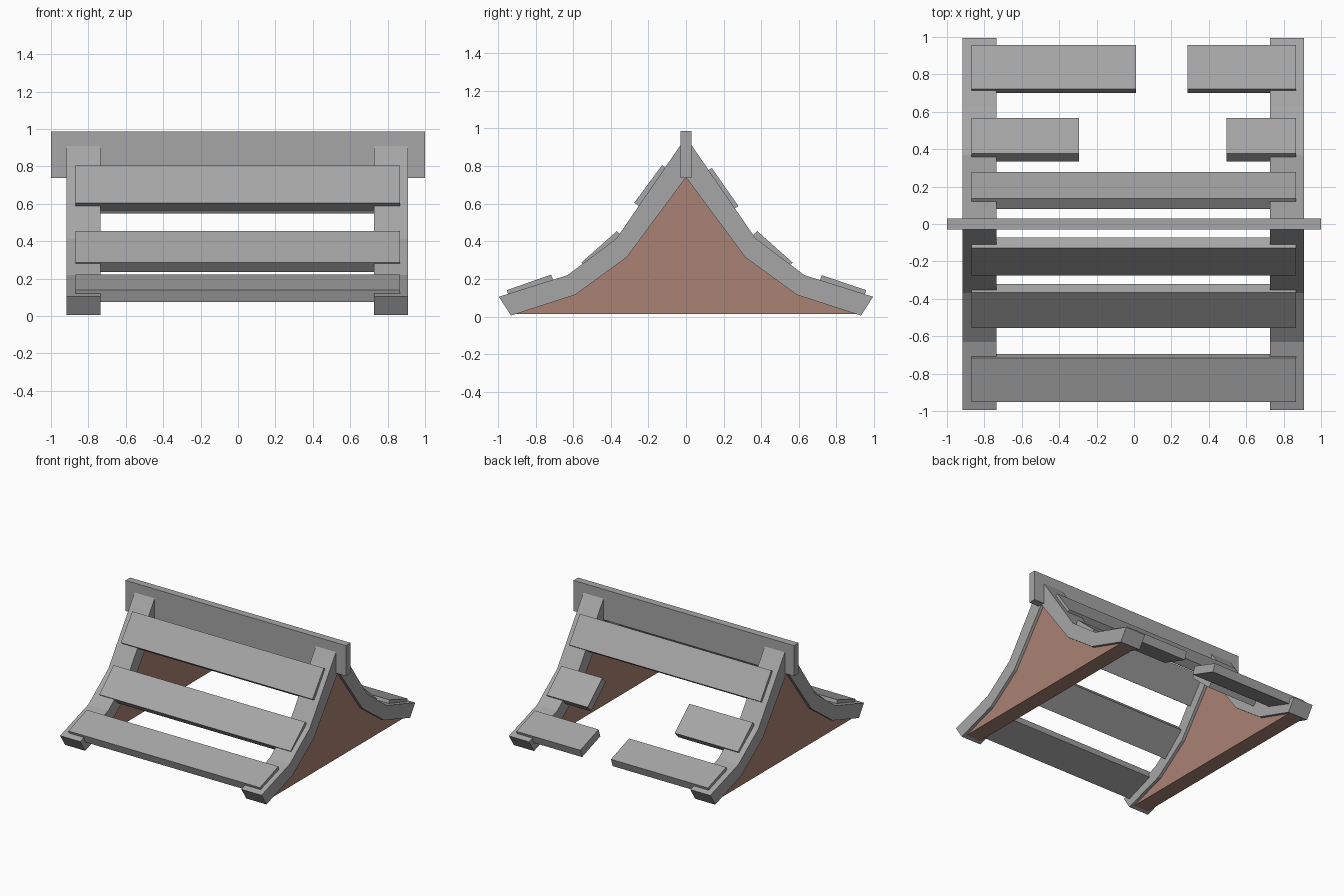
import bpy
import bmesh
from mathutils import Vector

cube = bpy.data.objects.get("Cube")
if cube:
    bpy.data.objects.remove(cube, do_unlink=True)


def make_material(name, color):
    mat = bpy.data.materials.new(name)
    mat.use_nodes = True
    mat.diffuse_color = color
    mat.node_tree.nodes["Principled BSDF"].inputs["Base Color"].default_value = color
    return mat


GREY = make_material("weathered grey", (0.38, 0.38, 0.38, 1))
BROWN = make_material("clay brown", (0.40, 0.225, 0.175, 1))


def prism(name, profile, x0, x1, mat):
    """Extrude a closed (y, z) profile along x."""
    bm = bmesh.new()
    face = bm.faces.new([bm.verts.new((x0, y, z)) for y, z in profile])
    result = bmesh.ops.extrude_face_region(bm, geom=[face])
    moved = [v for v in result["geom"] if isinstance(v, bmesh.types.BMVert)]
    bmesh.ops.translate(bm, verts=moved, vec=(x1 - x0, 0, 0))
    bmesh.ops.recalc_face_normals(bm, faces=bm.faces)
    mesh = bpy.data.meshes.new(name)
    bm.to_mesh(mesh)
    bm.free()
    mesh.materials.append(mat)
    obj = bpy.data.objects.new(name, mesh)
    bpy.context.scene.collection.objects.link(obj)
    return obj


def mirrored(half):
    """Complete a half profile, whose first point lies on y = 0."""
    return half + [(-y, z) for y, z in reversed(half) if y > 0]


# Flared rafters and the gable panels below them
outer = [(0, 0.954), (0.37, 0.415), (0.63, 0.22), (0.995, 0.105)]
inner = [(0.93, 0.005), (0.59, 0.115), (0.315, 0.315), (0, 0.74)]
rafter = outer + inner + [(-y, z) for y, z in inner[-2::-1] + outer[:0:-1]]
gable = mirrored([(0, 0.74), (0.315, 0.315), (0.59, 0.115), (0.905, 0.014)])

for side, x0, x1 in (("right", -0.917, -0.735), ("left", 0.727, 0.91)):
    prism(side + "_rafter", rafter, x0, x1, GREY)
    prism(side + "_gable_panel", gable, x0 + 0.025, x1 - 0.025, BROWN)

# Ridge board
prism("ridge_board", [(-0.03, 0.737), (0.03, 0.737), (0.03, 0.987), (-0.03, 0.987)],
      -1, 1, GREY)

# Roof planks: upper and lower outer edge, thickness runs inward
THICK = 0.068
LEFT, RIGHT = 0.867, -0.87


def plank(name, top, bottom, x0, x1):
    top, bottom = Vector(top), Vector(bottom)
    d = (bottom - top).normalized()
    inward = Vector((d.y, -d.x))
    if inward.y > 0:
        inward = -inward
    inward *= THICK
    prism(name, [top, bottom, bottom + inward, top + inward], x0, x1, GREY)


# Front slope is complete
plank("front_upper_plank", (-0.127, 0.805), (-0.275, 0.605), RIGHT, LEFT)
plank("front_middle_plank", (-0.367, 0.455), (-0.556, 0.287), RIGHT, LEFT)
plank("front_lower_plank", (-0.717, 0.223), (-0.953, 0.14), RIGHT, LEFT)

# Back slope has broken gaps in the two lower rows
plank("back_upper_plank", (0.137, 0.79), (0.278, 0.588), RIGHT, LEFT)
for side, x0, x1 in (("right", RIGHT, -0.295), ("left", 0.495, LEFT)):
    plank("back_middle_plank_" + side, (0.378, 0.455), (0.567, 0.287), x0, x1)
for side, x0, x1 in (("right", RIGHT, 0.01), ("left", 0.287, LEFT)):
    plank("back_lower_plank_" + side, (0.722, 0.22), (0.958, 0.14), x0, x1)
